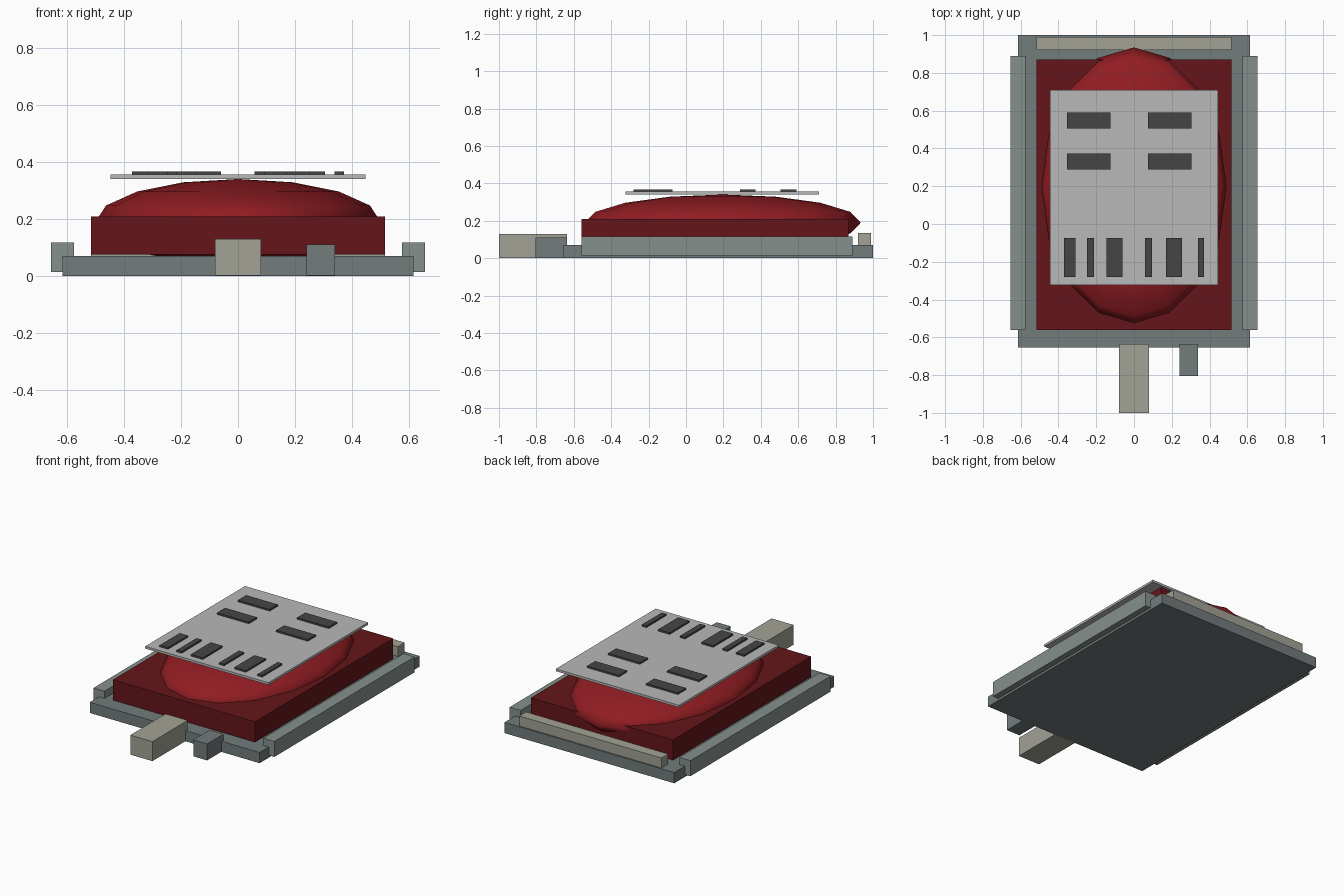
import bpy

if "Cube" in bpy.data.objects:
    bpy.data.objects.remove(bpy.data.objects["Cube"])

def material(name, rgb):
    m = bpy.data.materials.new(name)
    m.diffuse_color = (*rgb, 1)
    m.use_nodes = True
    m.node_tree.nodes["Principled BSDF"].inputs["Base Color"].default_value = m.diffuse_color
    return m

steel = material("steel", (0.17, 0.20, 0.20))
rail_grey = material("rail_grey", (0.24, 0.28, 0.27))
beige = material("beige", (0.36, 0.36, 0.31))
dark_red = material("dark_red", (0.13, 0.008, 0.01))
red = material("red", (0.28, 0.012, 0.016))
pale = material("pale_grey", (0.48, 0.48, 0.48))
charcoal = material("charcoal", (0.06, 0.06, 0.06))

def box(name, x, y, z, mat):
    """Box from (min, max) ranges on each axis."""
    bpy.ops.mesh.primitive_cube_add(size=1, location=[sum(r) / 2 for r in (x, y, z)])
    ob = bpy.context.object
    ob.name = name
    ob.scale = [r[1] - r[0] for r in (x, y, z)]
    bpy.ops.object.transform_apply(location=False, rotation=False, scale=True)
    ob.data.materials.append(mat)
    return ob

# Base tray with side rails and rear bar
box("base_plate", (-0.615, 0.615), (-0.655, 1.0), (0, 0.07), steel)
for side, name in ((-1, "left_rail"), (1, "right_rail")):
    box(name, sorted((side * 0.575, side * 0.655)), (-0.56, 0.89), (0.015, 0.117), rail_grey)
box("rear_bar", (-0.515, 0.515), (0.92, 0.99), (0.065, 0.135), beige)

# Front tabs
box("front_tab", (-0.08, 0.08), (-1.0, -0.635), (0.002, 0.13), beige)
box("small_front_tab", (0.24, 0.34), (-0.805, -0.635), (0.002, 0.11), steel)

# Red body and its flattened dome
box("body", (-0.515, 0.515), (-0.56, 0.87), (0.075, 0.208), dark_red)
bpy.ops.mesh.primitive_uv_sphere_add(segments=16, ring_count=8, radius=1, location=(0, 0.197, 0.19))
dome = bpy.context.object
dome.name = "dome"
dome.scale = (0.5, 0.738, 0.15)
bpy.ops.object.transform_apply(location=False, rotation=False, scale=True)
dome.data.materials.append(red)
bpy.ops.object.shade_smooth()

# Label sheet with raised dark bars
box("label_sheet", (-0.446, 0.446), (-0.323, 0.71), (0.34, 0.355), pale)
for y in ((0.505, 0.59), (0.288, 0.372)):
    for x in ((-0.354, -0.124), (0.074, 0.304)):
        box("wide_bar", x, y, (0.352, 0.366), charcoal)
for x in ((-0.371, -0.311), (-0.249, -0.213), (-0.146, -0.06),
          (0.058, 0.095), (0.17, 0.253), (0.338, 0.371)):
    box("upright_bar", x, (-0.28, -0.073), (0.352, 0.366), charcoal)
